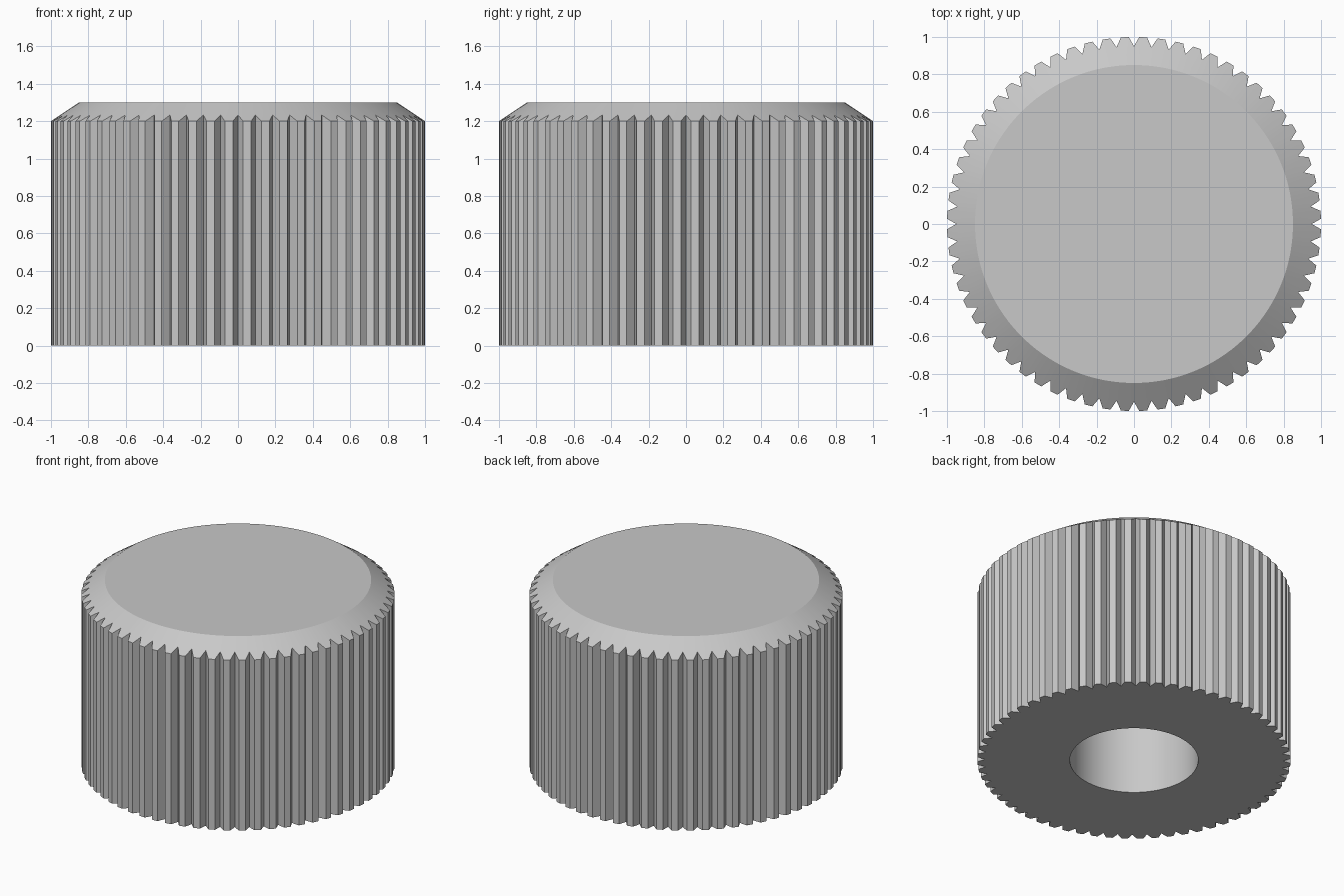
import bpy, bmesh, math

cube = bpy.data.objects.get("Cube")
if cube:
    bpy.data.objects.remove(cube, do_unlink=True)

TEETH = 64
OUTER, ROOT, CROWN = 1.0, 0.95, 0.85   # tooth tip, groove bottom, top face radii
RIM, TOP = 1.2, 1.3                    # chamfer start and full height
BORE, BORE_DEPTH = 0.41, 0.9
GROOVE_HALF = 0.028                    # half groove width, radians

# One V groove and one flat tooth per pitch
pitch = 2 * math.pi / TEETH
profile = []
for i in range(TEETH):
    a = i * pitch
    profile += [(a - GROOVE_HALF, OUTER), (a, ROOT), (a + GROOVE_HALF, OUTER)]


def chamfer_height(r):
    return RIM + (OUTER - r) / (OUTER - CROWN) * (TOP - RIM)


bm = bmesh.new()


def ring(radius, height):
    """Ring of vertices; radius and height are functions of the profile radius."""
    return [bm.verts.new((radius(r) * math.cos(a), radius(r) * math.sin(a), height(r)))
            for a, r in profile]


# Crown, chamfer edge, base edge, bore mouth, bore end
rings = [
    ring(lambda r: CROWN, lambda r: TOP),
    ring(lambda r: r, chamfer_height),
    ring(lambda r: r, lambda r: 0),
    ring(lambda r: BORE, lambda r: 0),
    ring(lambda r: BORE, lambda r: BORE_DEPTH),
]
n = len(profile)
for upper, lower in zip(rings, rings[1:]):
    for i in range(n):
        j = (i + 1) % n
        bm.faces.new((upper[i], lower[i], lower[j], upper[j]))
bm.faces.new(rings[0])
bm.faces.new(rings[-1])
bmesh.ops.recalc_face_normals(bm, faces=bm.faces)

mesh = bpy.data.meshes.new("knurled_knob")
bm.to_mesh(mesh)
bm.free()
knob = bpy.data.objects.new("knurled_knob", mesh)
bpy.context.collection.objects.link(knob)

# Plain grey
grey = bpy.data.materials.new("light_grey")
grey.use_nodes = True
colour = (0.58, 0.58, 0.58, 1)
grey.diffuse_color = colour
grey.node_tree.nodes["Principled BSDF"].inputs["Base Color"].default_value = colour
mesh.materials.append(grey)

# Smooth chamfer and bore, crisp grooves
bpy.ops.object.select_all(action="DESELECT")
knob.select_set(True)
bpy.context.view_layer.objects.active = knob
bpy.ops.object.shade_smooth_by_angle(angle=math.radians(20))
